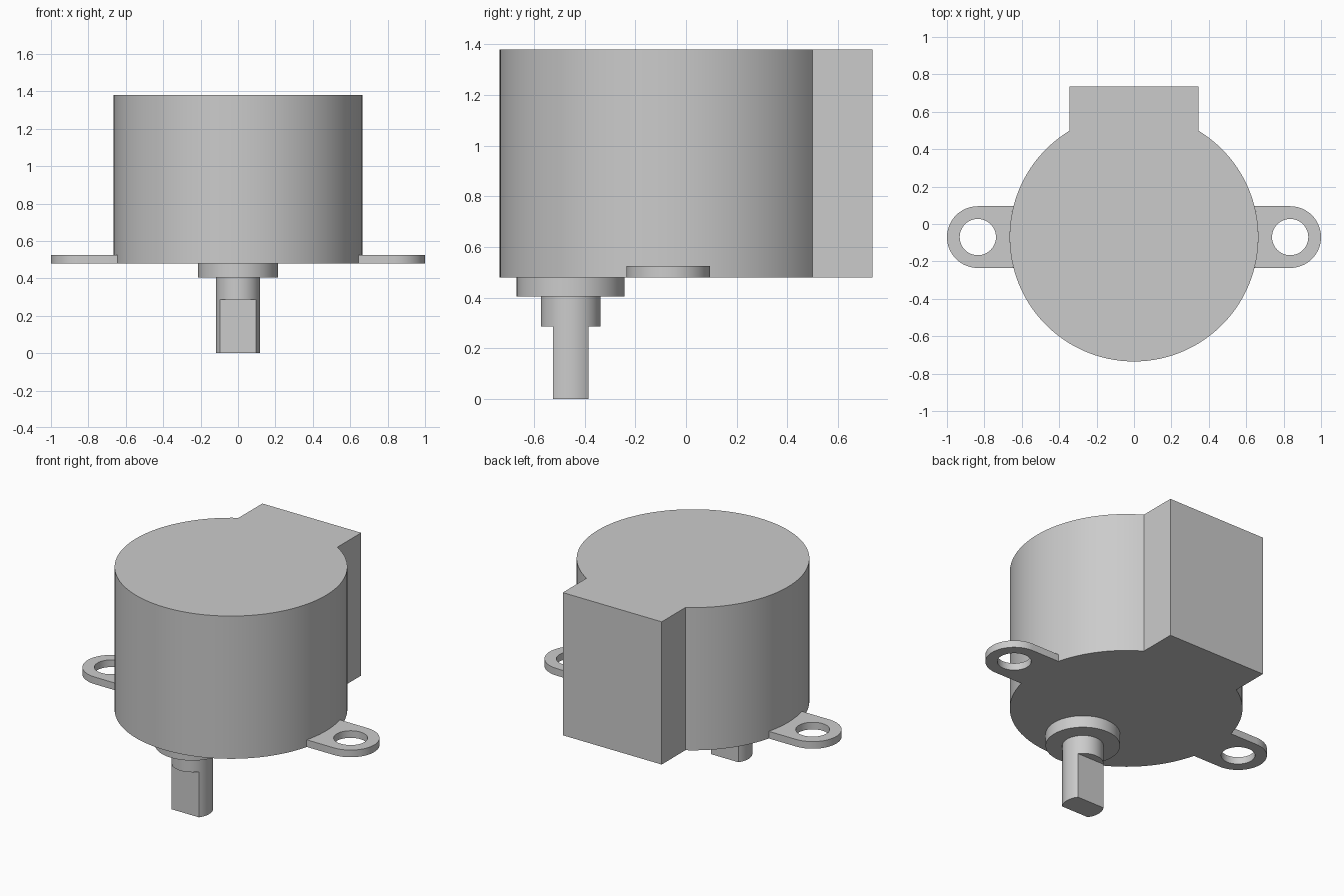
import bpy, bmesh
from math import sin, cos, asin, acos, pi, radians

if "Cube" in bpy.data.objects:
    bpy.data.objects.remove(bpy.data.objects["Cube"], do_unlink=True)

grey = bpy.data.materials.new("metal grey")
grey.use_nodes = True
grey.diffuse_color = (0.6, 0.6, 0.6, 1)
grey.node_tree.nodes["Principled BSDF"].inputs["Base Color"].default_value = (0.6, 0.6, 0.6, 1)


def arc(cx, cy, r, start, end, steps):
    return [(cx + r * cos(start + (end - start) * i / steps),
             cy + r * sin(start + (end - start) * i / steps)) for i in range(steps + 1)]


def circle(cx, cy, r, steps=64):
    return arc(cx, cy, r, 0, 2 * pi, steps)[:-1]


def slab(name, loops, z0, z1):
    """Extrude a closed outline, with optional hole outlines, from z0 to z1."""
    bm = bmesh.new()
    edges = []
    for loop in loops:
        vs = [bm.verts.new((x, y, z0)) for x, y in loop]
        edges += [bm.edges.new((a, b)) for a, b in zip(vs, vs[1:] + vs[:1])]
    bmesh.ops.triangle_fill(bm, edges=edges, use_beauty=True)
    res = bmesh.ops.extrude_face_region(bm, geom=bm.faces[:], use_keep_orig=True)
    top = [g for g in res["geom"] if isinstance(g, bmesh.types.BMVert)]
    bmesh.ops.translate(bm, verts=top, vec=(0, 0, z1 - z0))
    bmesh.ops.recalc_face_normals(bm, faces=bm.faces[:])
    me = bpy.data.meshes.new(name)
    bm.to_mesh(me)
    bm.free()
    me.materials.append(grey)
    ob = bpy.data.objects.new(name, me)
    bpy.context.collection.objects.link(ob)
    bpy.ops.object.select_all(action="DESELECT")
    ob.select_set(True)
    bpy.context.view_layer.objects.active = ob
    bpy.ops.object.shade_smooth_by_angle(angle=radians(30))
    return ob


BODY_Y, BODY_R, BASE = -0.07, 0.665, 0.48
SHAFT_Y, SHAFT_R, FLAT = -0.455, 0.118, 0.07

# Motor can with the square terminal housing at the back
half = 0.345
a = acos(half / BODY_R)
body = arc(0, BODY_Y, BODY_R, pi - a, 2 * pi + a, 96) + [(half, 0.735), (-half, 0.735)]
slab("motor_body", [body], BASE, 1.38)

# Mounting ears with screw holes, the inner end following the can
ear_r, ear_x = 0.165, 0.835
e = asin(ear_r / BODY_R)
ear = arc(ear_x, BODY_Y, ear_r, -pi / 2, pi / 2, 32) + arc(0, BODY_Y, BODY_R, e, -e, 12)
ears = slab("mounting_ears", [ear, circle(ear_x, BODY_Y, 0.097, 48)], BASE, 0.525)
ears.modifiers.new("mirror", "MIRROR").use_mirror_merge = False

# Offset bearing boss and output shaft
slab("bearing_boss", [circle(0, SHAFT_Y, 0.213)], 0.405, BASE)
slab("output_shaft", [circle(0, SHAFT_Y, SHAFT_R)], 0.287, 0.405)

# Shaft tip with two flats
f = asin(FLAT / SHAFT_R)
tip = arc(0, SHAFT_Y, SHAFT_R, -f, f, 14) + arc(0, SHAFT_Y, SHAFT_R, pi - f, pi + f, 14)
slab("shaft_tip", [tip], 0, 0.287)
